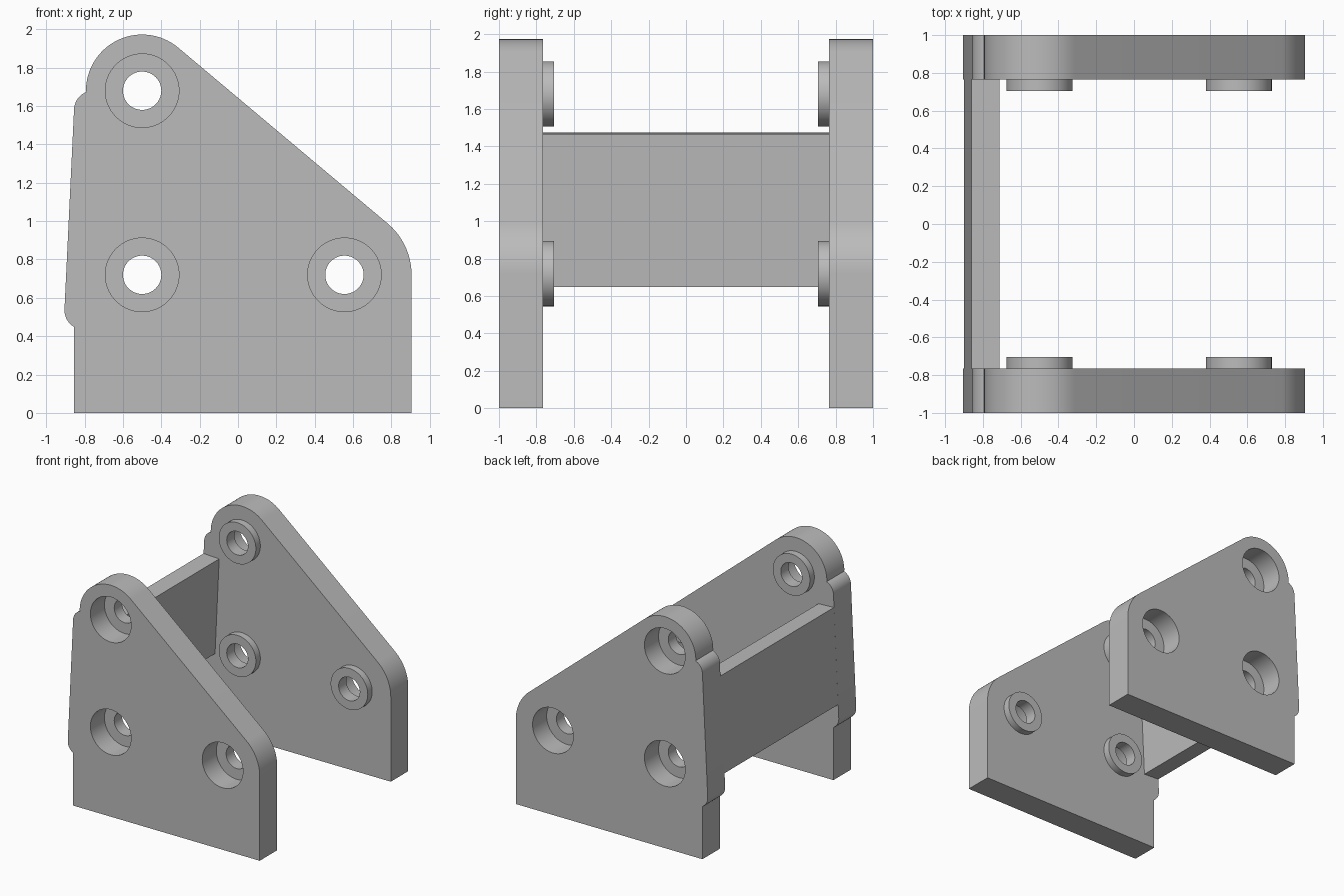
import bpy, bmesh
from math import sin, cos, radians, pi
from mathutils import Matrix, Vector

if "Cube" in bpy.data.objects:
    bpy.data.objects.remove(bpy.data.objects["Cube"])

grey = bpy.data.materials.new("plain_grey")
grey.use_nodes = True
grey.diffuse_color = (0.5, 0.5, 0.5, 1)
grey.node_tree.nodes["Principled BSDF"].inputs["Base Color"].default_value = grey.diffuse_color

INNER, OUTER, BOSS_END, SEAT = 0.765, 1.0, 0.705, 0.81
HOLES = [(-0.5, 1.68), (-0.5, 0.72), (0.555, 0.72)]


def make_object(name, bm):
    bmesh.ops.recalc_face_normals(bm, faces=bm.faces)
    mesh = bpy.data.meshes.new(name)
    bm.to_mesh(mesh)
    bm.free()
    mesh.materials.append(grey)
    obj = bpy.data.objects.new(name, mesh)
    bpy.context.collection.objects.link(obj)
    return obj


def arc(cx, cz, r, start, end, n):
    angles = [radians(start + (end - start) * i / n) for i in range(n + 1)]
    return [(cx + r * cos(a), cz + r * sin(a)) for a in angles]


def prism(name, outline, y0, y1):
    """Extrude an x-z outline from y0 to y1."""
    bm = bmesh.new()
    face = bm.faces.new([bm.verts.new((x, y0, z)) for x, z in outline])
    ext = bmesh.ops.extrude_face_region(bm, geom=[face])["geom"]
    bmesh.ops.translate(bm, vec=(0, y1 - y0, 0),
                        verts=[v for v in ext if isinstance(v, bmesh.types.BMVert)])
    return make_object(name, bm)


def cylinders(name, radius, y0, y1):
    """One cylinder along y at every hole position."""
    bm = bmesh.new()
    for x, z in HOLES:
        place = Matrix.Translation((x, (y0 + y1) / 2, z)) @ Matrix.Rotation(pi / 2, 4, "X")
        bmesh.ops.create_cone(bm, cap_ends=True, segments=64, radius1=radius,
                              radius2=radius, depth=abs(y1 - y0), matrix=place)
    return make_object(name, bm)


def combine(obj, tool, operation):
    tool.hide_render = True
    mod = obj.modifiers.new(operation.lower(), "BOOLEAN")
    mod.operation, mod.object, mod.solver = operation, tool, "EXACT"
    bpy.context.view_layer.objects.active = obj
    bpy.ops.object.modifier_apply(modifier=mod.name)
    bpy.data.objects.remove(tool)


# Side plate outline: foot, slanted rear pad, rounded top, sloped front edge
outline = ([(0.905, 0), (-0.855, 0)]
           + arc(-0.805, 0.535, 0.1, 240, 177, 10)
           + arc(-0.755, 1.58, 0.1, 177, 110.5, 10)
           + arc(-0.5, 1.68, 0.293, 180, 50, 32)
           + arc(0.555, 0.72, 0.35, 50, 0, 16))

# Two mirrored side plates with inner bosses and counterbored holes
for side, name in ((-1, "front_side_plate"), (1, "back_side_plate")):
    plate = prism(name, outline, side * INNER, side * OUTER)
    combine(plate, cylinders("bosses", 0.175, side * BOSS_END, side * (INNER + 0.02)), "UNION")
    combine(plate, cylinders("counterbores", 0.192, side * SEAT, side * 1.1), "DIFFERENCE")
    combine(plate, cylinders("bolt_holes", 0.1, side * 0.6, side * 1.05), "DIFFERENCE")
    bpy.ops.object.select_all(action="DESELECT")
    plate.select_set(True)
    bpy.context.view_layer.objects.active = plate
    bpy.ops.object.shade_smooth_by_angle(angle=radians(30))

# Slanted cross panel joining the plates along the rear edge
low, high = Vector((-0.899, 0.655)), Vector((-0.86, 1.473))
along = (high - low).normalized()
inward = Vector((along.y, -along.x)) * 0.147
prism("cross_panel", [low, high, high + inward, low + inward], -INNER, INNER)
